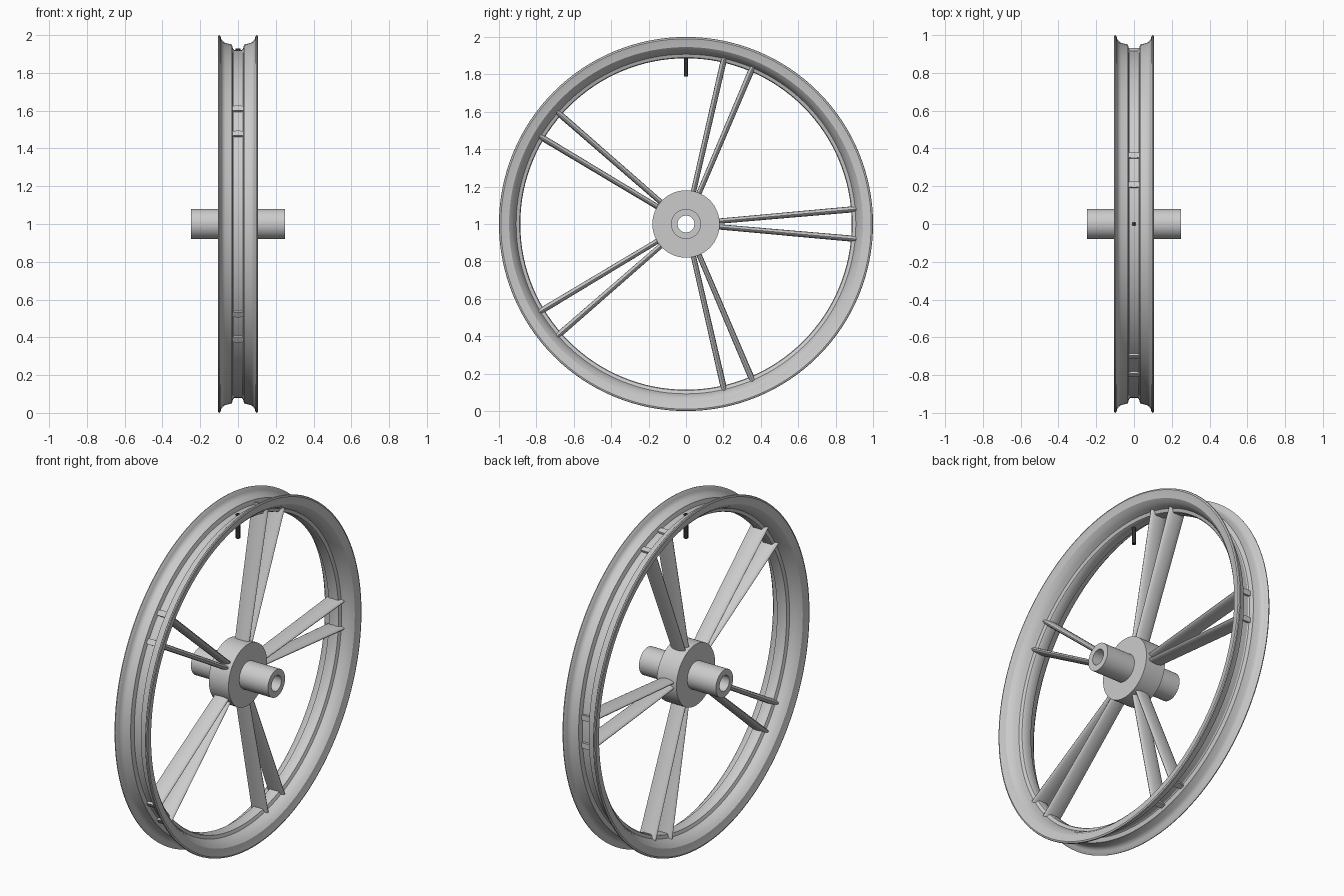
import bpy, bmesh, math
from mathutils import Vector, Matrix

if "Cube" in bpy.data.objects:
    bpy.data.objects.remove(bpy.data.objects["Cube"])

CENTER = Vector((0, 0, 1))


def finish(bm, name, angle=30):
    bmesh.ops.recalc_face_normals(bm, faces=bm.faces)
    mesh = bpy.data.meshes.new(name)
    bm.to_mesh(mesh)
    bm.free()
    ob = bpy.data.objects.new(name, mesh)
    bpy.context.collection.objects.link(ob)
    bpy.ops.object.select_all(action='DESELECT')
    ob.select_set(True)
    bpy.context.view_layer.objects.active = ob
    bpy.ops.object.shade_smooth_by_angle(angle=math.radians(angle))
    return ob


def revolve(name, profile, steps):
    """Spin a closed (x, radius) profile round the wheel axis."""
    bm = bmesh.new()
    rings = []
    for i in range(steps):
        a = 2 * math.pi * i / steps
        rings.append([bm.verts.new(CENTER + Vector((x, r * math.cos(a), r * math.sin(a))))
                      for x, r in profile])
    n = len(profile)
    for i in range(steps):
        p, q = rings[i], rings[(i + 1) % steps]
        for j in range(n):
            k = (j + 1) % n
            bm.faces.new((p[j], p[k], q[k], q[j]))
    return finish(bm, name)


def mirrored(half):
    return half + [(-x, r) for x, r in reversed(half)]


# Rim: tyre channel outside, raised centre rib inside
revolve("rim", mirrored([
    (0.020, 0.922), (0.026, 0.926), (0.033, 0.950), (0.068, 0.959), (0.080, 0.966),
    (0.088, 0.978), (0.093, 0.995), (0.098, 1.0), (0.104, 0.998), (0.107, 0.990),
    (0.101, 0.968), (0.097, 0.946), (0.080, 0.928), (0.060, 0.917), (0.038, 0.908),
    (0.031, 0.890), (0.024, 0.886)]), 128)

# Hub with axle tube and bore
revolve("hub", mirrored([(0.25, 0.045), (0.25, 0.08), (0.064, 0.08), (0.064, 0.18)]), 64)

# Five pairs of flat oval spokes
for i in range(5):
    for side, label in ((-1, "a"), (1, "b")):
        bm = bmesh.new()
        turn = Matrix.Rotation(math.radians(72 * i), 3, 'X')
        loops = []
        for y, z, wide, thick in ((0.15, 0.013, 0.046, 0.014), (0.931, 0.082, 0.054, 0.0165)):
            loop = []
            for s in range(20):
                a = 2 * math.pi * s / 20
                p = Vector((wide * math.cos(a), y, side * z + thick * math.sin(a)))
                loop.append(bm.verts.new(CENTER + turn @ p))
            loops.append(loop)
            bm.faces.new(loop)
        for s in range(20):
            t = (s + 1) % 20
            bm.faces.new((loops[0][s], loops[0][t], loops[1][t], loops[1][s]))
        finish(bm, f"spoke_{i + 1}{label}", 40)

# Dark valve stem through the rim
bm = bmesh.new()
bmesh.ops.create_cone(bm, cap_ends=True, segments=20, radius1=0.012, radius2=0.012,
                      depth=0.14, matrix=Matrix.Translation((0, 0, 1.858)))
valve = finish(bm, "valve_stem")
dark = bpy.data.materials.new("dark_rubber")
dark.diffuse_color = (0.03, 0.03, 0.03, 1)
dark.use_nodes = True
dark.node_tree.nodes["Principled BSDF"].inputs["Base Color"].default_value = dark.diffuse_color
valve.data.materials.append(dark)
